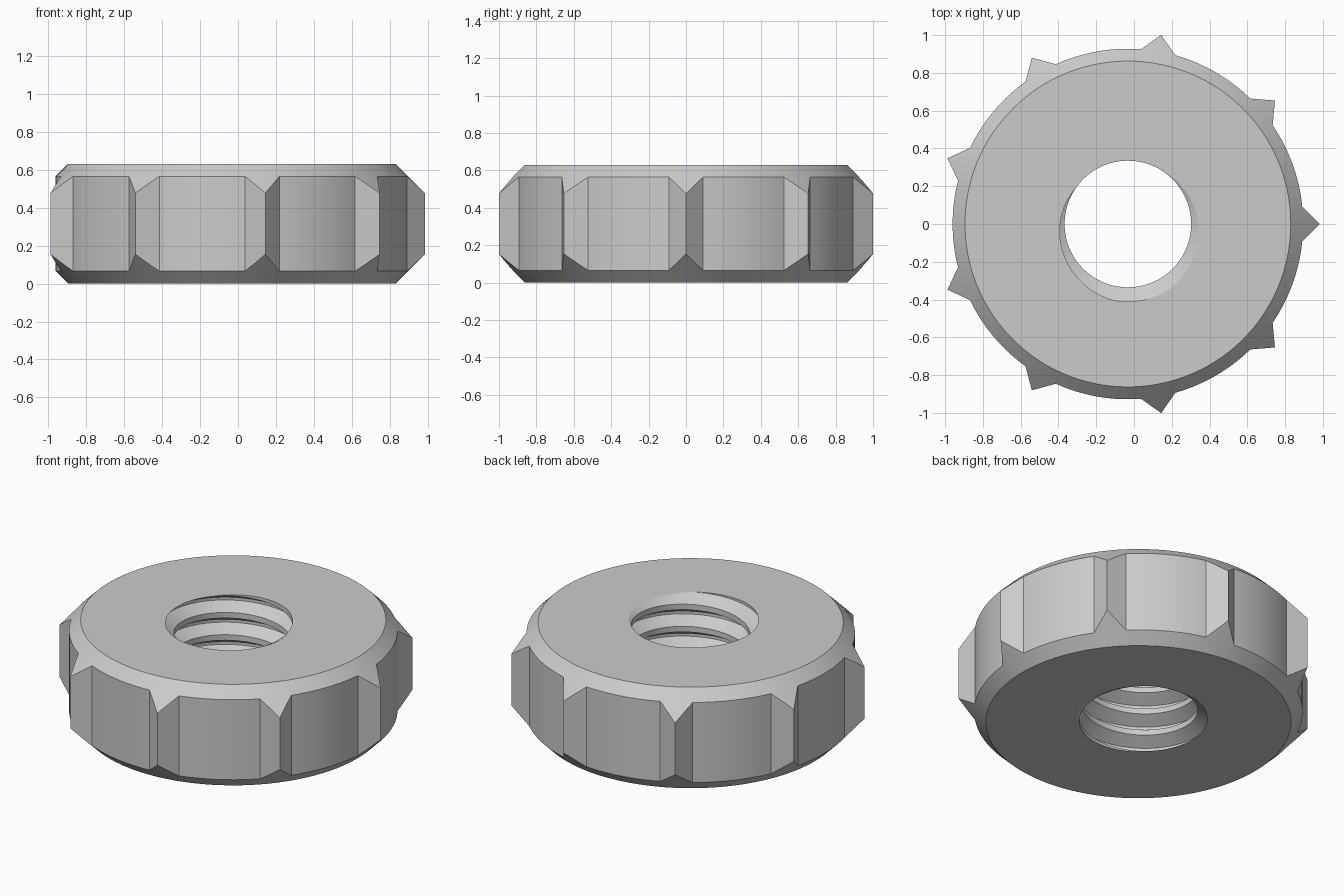
import bpy, bmesh
from math import radians, cos, sin, pi, floor

if "Cube" in bpy.data.objects:
    bpy.data.objects.remove(bpy.data.objects["Cube"])

H = 0.63                      # total height
CX = -0.0325                  # axis offset that centres the bounding box
R_FACE, R_BODY, R_TIP = 0.8625, 0.928, 1.0165
R_BORE, PITCH = 0.335, 0.1386
DEPTH = 0.541 * PITCH         # thread depth
TEETH, HALF = 9, 5.7          # tooth count, half width of a tooth in degrees
PHASE = radians(-80)          # where a groove centre meets the top face
# groove profile along the axis (fractions of pitch): opening, root, root, opening
BREAKS = [-0.375, -0.0625, 0.0625, 0.375]


def outline_radius(off):
    """Radius of the toothed outline at an angle (degrees) from a tooth tip."""
    off = abs(off)
    if off >= HALF:
        return R_BODY
    bx, by = R_BODY * cos(radians(HALF)), R_BODY * sin(radians(HALF))
    c, s = cos(radians(off)), sin(radians(off))
    return R_TIP * by / (c * by + s * (R_TIP - bx))


def bore_radius(a, z):
    """Radius of the right-hand threaded bore at angle a and height z."""
    u = (z - H) / PITCH - (a - PHASE) / (2 * pi)
    u = abs(u - floor(u + 0.5))
    t = (0.375 - u) / (0.375 - 0.0625)
    return R_BORE + DEPTH * max(0.0, min(1.0, t))


def column(a, off):
    """Closed radial section: up the thread, across the top, down the rim."""
    pts = []
    turn = (a - PHASE) / (2 * pi)
    for k in range(-8, 3):
        for b in BREAKS:
            z = max(0.0, min(H, H + PITCH * (turn + k + b)))
            pts.append((bore_radius(a, z), z))
    r = outline_radius(off)
    drop = r - R_FACE         # 45 degree chamfer
    return pts + [(R_FACE, H), (r, H - drop), (r, drop), (R_FACE, 0)]


# angles within one tooth period: half tooth, valley arc, half tooth
step = 360 / TEETH
offs = [0, 1.9, 3.8] + [HALF + (step - 2 * HALF) * i / 10 for i in range(11)]
offs += [step - 3.8, step - 1.9]
angles = [(t * step + o, o if o < step / 2 else o - step)
          for t in range(TEETH) for o in offs] + [(360, 0)]

# toothed nut with threaded bore
bm = bmesh.new()
cols = []
for deg, off in angles:
    a = radians(deg)
    cols.append([bm.verts.new((CX + r * cos(a), r * sin(a), z))
                 for r, z in column(a, off)])
for c0, c1 in zip(cols, cols[1:]):
    n = len(c0)
    for j in range(n):
        k = (j + 1) % n
        bm.faces.new((c0[j], c1[j], c1[k], c0[k]))
bmesh.ops.remove_doubles(bm, verts=bm.verts, dist=1e-5)
bmesh.ops.dissolve_degenerate(bm, edges=bm.edges, dist=1e-6)
bmesh.ops.recalc_face_normals(bm, faces=bm.faces)
mesh = bpy.data.meshes.new("toothed_nut")
bm.to_mesh(mesh)
bm.free()

nut = bpy.data.objects.new("toothed_nut", mesh)
bpy.context.collection.objects.link(nut)
bpy.context.view_layer.objects.active = nut
nut.select_set(True)
bpy.ops.object.shade_smooth_by_angle(angle=radians(25))
